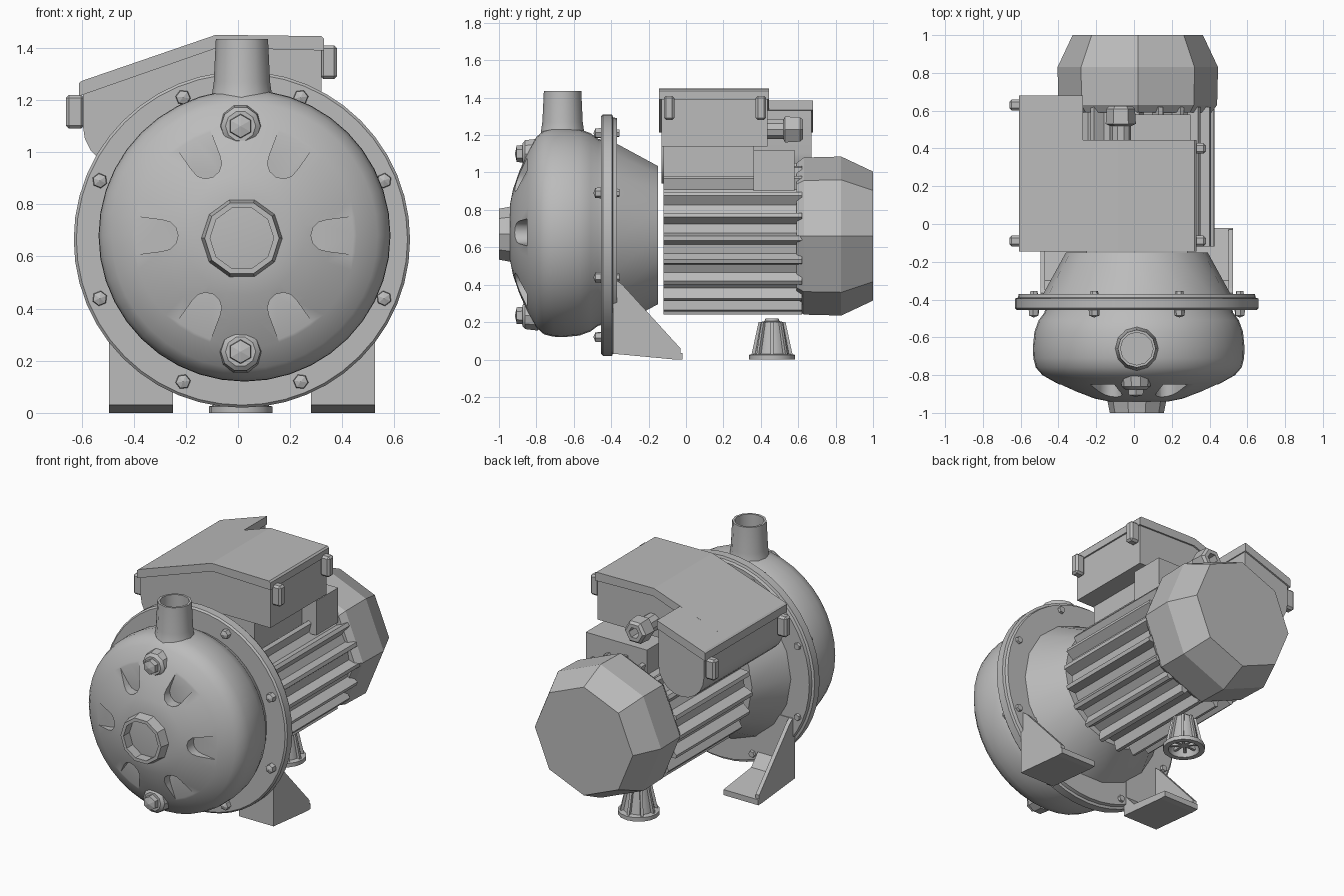
import bpy, bmesh, math
from mathutils import Vector

if "Cube" in bpy.data.objects:
    bpy.data.objects.remove(bpy.data.objects["Cube"])

grey = bpy.data.materials.new("cast grey")
grey.diffuse_color = (0.5, 0.5, 0.5, 1)
grey.use_nodes = True
grey.node_tree.nodes["Principled BSDF"].inputs["Base Color"].default_value = grey.diffuse_color
AX, AZ = 0.015, 0.665          # pump axis


def finish(name, bm, smooth=None):
    bmesh.ops.remove_doubles(bm, verts=bm.verts, dist=1e-5)
    bmesh.ops.recalc_face_normals(bm, faces=bm.faces)
    me = bpy.data.meshes.new(name)
    bm.to_mesh(me)
    bm.free()
    me.materials.append(grey)
    ob = bpy.data.objects.new(name, me)
    bpy.context.collection.objects.link(ob)
    if smooth:
        shade(ob, smooth)
    return ob


def shade(ob, angle):
    bpy.ops.object.select_all(action='DESELECT')
    bpy.context.view_layer.objects.active = ob
    ob.select_set(True)
    bpy.ops.object.shade_smooth_by_angle(angle=math.radians(angle))


def lathe(name, prof, segs, centre, axis='Y', smooth=None, turn=0.0):
    """Spin (position, radius) points about an axis."""
    bm = bmesh.new()
    a, b = centre
    rings = []
    for t, r in prof:
        ring = []
        for i in range(segs):
            w = math.tau * i / segs + turn
            u, v = a + r * math.cos(w), b + r * math.sin(w)
            ring.append(bm.verts.new((u, t, v) if axis == 'Y' else (u, v, t)))
        rings.append(ring)
    for p, q in zip(rings, rings[1:]):
        for i in range(segs):
            j = (i + 1) % segs
            bm.faces.new((p[i], p[j], q[j], q[i]))
    for ring, (t, r) in ((rings[0], prof[0]), (rings[-1], prof[-1])):
        if r > 1e-4:
            bm.faces.new(ring)
    bmesh.ops.dissolve_degenerate(bm, dist=1e-5, edges=bm.edges)
    return finish(name, bm, smooth)


def prism(name, pts, lo, hi, axis='Y', smooth=None, bevel=0):
    """Extrude an outline: (x, z) along y, or (y, z) along x."""
    bm = bmesh.new()
    put = (lambda p, d: (p[0], d, p[1])) if axis == 'Y' else (lambda p, d: (d, p[0], p[1]))
    a = [bm.verts.new(put(p, lo)) for p in pts]
    b = [bm.verts.new(put(p, hi)) for p in pts]
    bm.faces.new(a)
    bm.faces.new(b)
    n = len(pts)
    for i in range(n):
        j = (i + 1) % n
        bm.faces.new((a[i], a[j], b[j], b[i]))
    if bevel:
        bmesh.ops.recalc_face_normals(bm, faces=bm.faces)
        bmesh.ops.bevel(bm, geom=list(bm.edges), offset=bevel, segments=1, affect='EDGES')
    return finish(name, bm, smooth)


def box(name, x0, x1, y0, y1, z0, z1, bevel=0):
    return prism(name, [(x0, z0), (x1, z0), (x1, z1), (x0, z1)], y0, y1, bevel=bevel)


# Domed pump casing with six scooped recesses
CX, CZ = 0.025, 0.68
casing = lathe("pump_casing", [(-0.94, 0.155), (-0.925, 0.23), (-0.89, 0.33), (-0.845, 0.43),
               (-0.80, 0.51), (-0.76, 0.545), (-0.71, 0.558), (-0.65, 0.56), (-0.57, 0.552),
               (-0.51, 0.53), (-0.47, 0.50), (-0.43, 0.49)], 40, (CX, CZ))
for deg in (0, 62, 118, 180, 242, 298):
    w = math.radians(deg)
    outline = [(0.47, -0.08), (0.47, 0.08)]
    outline += [(0.315 - 0.06 * math.sin(math.pi * k / 6), 0.06 * math.cos(math.pi * k / 6))
                for k in range(7)]
    pts = [(CX + u * math.cos(w) - v * math.sin(w), CZ + u * math.sin(w) + v * math.cos(w))
           for u, v in outline]
    cutter = prism("recess_cutter", pts, -1.1, -0.85)
    mod = casing.modifiers.new("recess", 'BOOLEAN')
    mod.operation, mod.solver, mod.object = 'DIFFERENCE', 'EXACT', cutter
    bpy.context.view_layer.objects.active = casing
    bpy.ops.object.modifier_apply(modifier=mod.name)
    bpy.data.objects.remove(cutter)
shade(casing, 32)

# Suction inlet and discharge outlet, both hollow
lathe("suction_inlet", [(-0.90, 0.165), (-0.94, 0.155), (-1.0, 0.143), (-1.0, 0.122),
      (-0.93, 0.122), (-0.93, 0)], 10, (AX, 0.67), smooth=30)
lathe("discharge_outlet", [(1.13, 0.15), (1.2, 0.118), (1.27, 0.108), (1.435, 0.1),
      (1.435, 0.086), (1.24, 0.086), (1.24, 0)], 12, (AX, -0.66), 'Z', 40)

# Filling and drain plugs
for name, z in (("filling_plug", 1.1), ("drain_plug", 0.235)):
    lathe(name + "_boss", [(-0.79, 0.085), (-0.86, 0.076), (-0.875, 0.058), (-0.875, 0)],
          10, (0.01, z), smooth=30)
    lathe(name, [(-0.86, 0.048), (-0.905, 0.044), (-0.915, 0)], 6, (0.01, z), turn=math.pi / 6)

# Clamping flange with bolts on both faces
lathe("flange", [(-0.455, 0.0), (-0.455, 0.635), (-0.445, 0.645), (-0.395, 0.645), (-0.39, 0.63),
      (-0.37, 0.625), (-0.37, 0)], 48, (AX, AZ), smooth=30)
for k in range(8):
    w = math.radians(22.5 + 45 * k)
    c = (AX + 0.59 * math.cos(w), AZ + 0.59 * math.sin(w))
    lathe("flange_bolt", [(-0.45, 0.03), (-0.485, 0.027), (-0.495, 0)], 6, c, turn=w)
    lathe("flange_nut", [(-0.375, 0.024), (-0.355, 0.02), (-0.355, 0)], 6, c, turn=w)

# Conical bracket behind the flange
lathe("motor_bracket", [(-0.38, 0.5), (-0.35, 0.485), (-0.15, 0.375), (-0.15, 0)],
      18, (AX, AZ), smooth=30)

# Finned motor body
N = 20
fins = []
for i in range(N):
    for off, r in ((-0.28, 0.35), (-0.06, 0.405), (0.12, 0.405), (0.28, 0.35)):
        w = math.tau * (i + off) / N
        fins.append((0.02 + r * math.cos(w), 0.645 + r * math.sin(w)))
prism("motor_body", fins, -0.12, 0.62)

# Faceted fan cover
lathe("fan_cover", [(0.59, 0.39), (0.63, 0.42), (0.83, 0.425), (1.0, 0.345)], 8, (0.02, 0.66))

# Terminal box: rounded trough on the left, shallow tray on the right
arc = [(-0.435 - 0.16 * math.cos(math.pi * k / 10), 1.1 - 0.16 * math.sin(math.pi * k / 10))
       for k in range(11)]
prism("terminal_box", [(-0.595, 1.235)] + arc + [(-0.275, 1.14), (0.32, 1.14), (0.32, 1.40),
      (-0.08, 1.41)], -0.13, 0.435, smooth=30)
prism("terminal_box_wing", [(-0.595, 1.235)] + arc + [(-0.275, 1.34)], 0.435, 0.67, smooth=30)
prism("box_lid", [(-0.61, 1.215), (-0.61, 1.265), (-0.60, 1.273), (-0.085, 1.45), (0.32, 1.445),
      (0.33, 1.435), (0.33, 1.39), (-0.08, 1.40)], -0.145, 0.445)
prism("box_lid_wing", [(-0.61, 1.215), (-0.61, 1.265), (-0.60, 1.273), (-0.27, 1.386),
      (-0.27, 1.334)], 0.445, 0.68)
box("box_neck", -0.25, 0.2, -0.12, 0.36, 0.93, 1.16)

# Lid screw lugs
for x0, x1, z0, z1, ys in ((0.315, 0.38, 1.28, 1.41, (-0.09, 0.4)),
                           (-0.66, -0.59, 1.09, 1.22, (-0.09, 0.63))):
    for y in ys:
        box("lid_lug", x0, x1, y - 0.028, y + 0.028, z0, z1, 0.012)

# Cable gland, hollow
lathe("cable_gland", [(0.42, 0.055), (0.52, 0.055)], 10, (-0.07, 1.23), smooth=30)
lathe("gland_nut", [(0.52, 0.06), (0.53, 0.08), (0.61, 0.075), (0.625, 0.06), (0.625, 0.035),
      (0.54, 0.035), (0.54, 0)], 6, (-0.07, 1.23))
box("gland_mount", -0.13, 0.3, 0.36, 0.58, 0.9, 1.12)

# Front feet: outer gusset, front plate and sole
for s in (-1, 1):
    x_out, x_in = AX + s * 0.51, AX + s * 0.265
    gusset = [(-0.38, 0.03), (-0.38, 0.43), (-0.34, 0.40), (-0.03, 0.06), (-0.03, 0.0)]
    prism("foot_gusset", gusset, *sorted((x_out, x_out - s * 0.025)), axis='X')
    sole = [(-0.38, 0.03), (-0.38, 0.16), (-0.30, 0.07), (-0.02, 0.035), (-0.02, 0.0), (-0.06, 0.0)]
    prism("foot_sole", sole, *sorted((x_out, x_in)), axis='X')
    box("foot_front_plate", *sorted((x_out, x_in)), -0.39, -0.365, 0.03, 0.42)

# Ribbed rear support foot
lathe("rear_foot", [(0.22, 0), (0.22, 0.035), (0.205, 0.04), (0.2, 0.06), (0.03, 0.092),
      (0.025, 0.122), (0.0, 0.122), (0.0, 0.09), (0.15, 0.05), (0.15, 0)],
      16, (0.01, 0.46), 'Z', 30)
for k in range(4):
    rib = prism("rear_foot_rib", [(-0.11, 0.02), (0.11, 0.02), (0.072, 0.2), (-0.072, 0.2)],
                -0.008, 0.008)
    # keep the hollow underside clear
    for v in rib.data.vertices:
        if v.co.z < 0.1:
            v.co.z = 0.025
    rib.location = Vector((0.01, 0.46, 0))
    rib.rotation_euler.z = math.pi * k / 4
